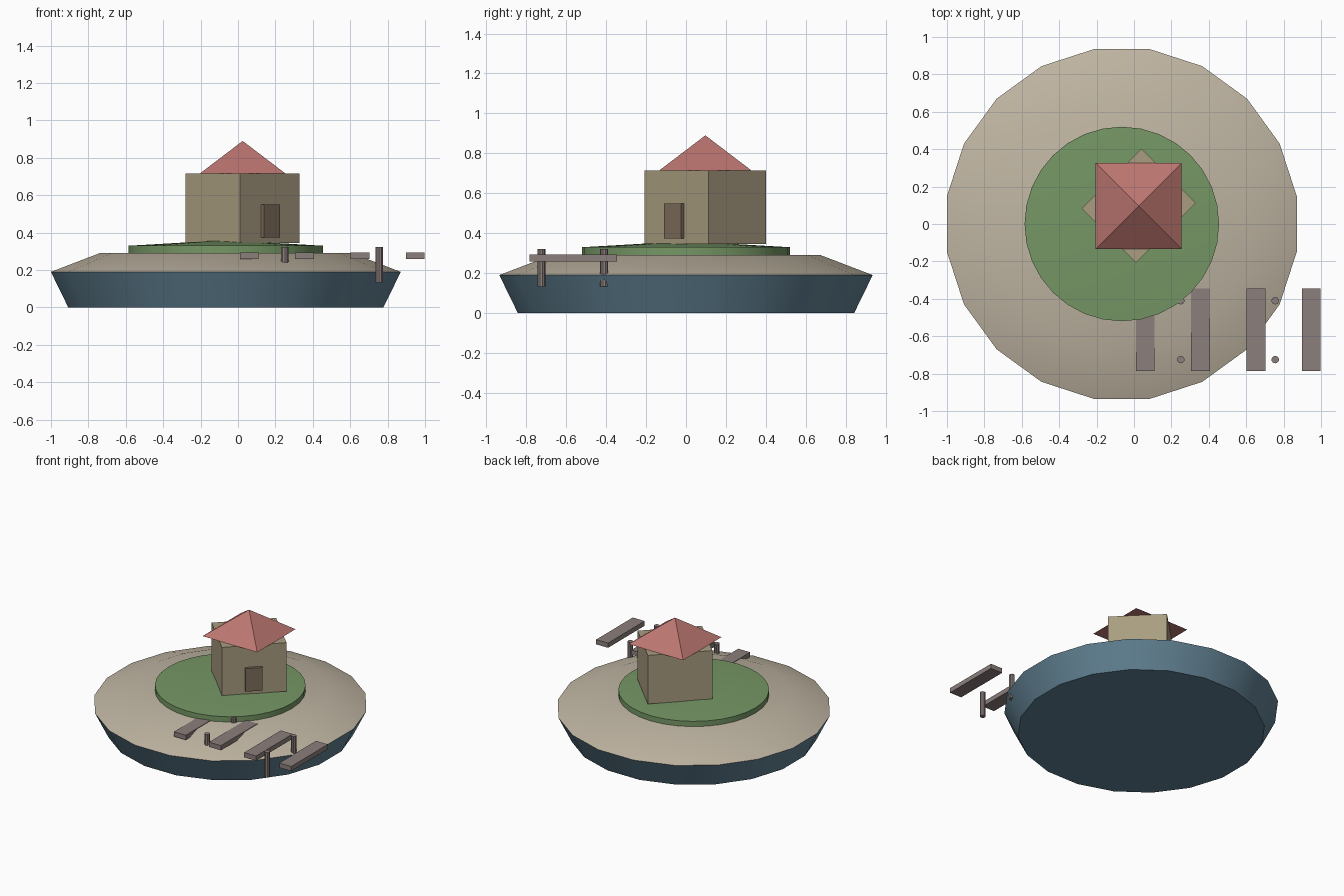
import bpy, math
from math import pi

if "Cube" in bpy.data.objects:
    bpy.data.objects.remove(bpy.data.objects["Cube"])

def mat(name, rgb):
    m = bpy.data.materials.new(name)
    m.diffuse_color = (*rgb, 1)
    m.use_nodes = True
    m.node_tree.nodes["Principled BSDF"].inputs["Base Color"].default_value = m.diffuse_color
    return m

WATER = mat("water", (0.12, 0.22, 0.29))
SAND = mat("sand", (0.52, 0.46, 0.36))
GRASS = mat("grass", (0.18, 0.31, 0.13))
WALL = mat("wall", (0.40, 0.34, 0.22))
ROOF = mat("roof", (0.50, 0.18, 0.16))
WOOD = mat("wood", (0.26, 0.21, 0.20))
DOOR = mat("door_wood", (0.22, 0.16, 0.11))

def finish(name, m, smooth=False):
    o = bpy.context.object
    o.name = name
    o.data.materials.append(m)
    if smooth:
        bpy.ops.object.shade_smooth_by_angle(angle=math.radians(30))
    return o

def frustum(name, m, x, y, r1, r2, z1, z2, sides, turn=0.0, smooth=True):
    bpy.ops.mesh.primitive_cone_add(vertices=sides, radius1=r1, radius2=r2, depth=z2 - z1,
                                    location=(x, y, (z1 + z2) / 2), rotation=(0, 0, turn))
    return finish(name, m, smooth)

def box(name, m, center, size, turn=0.0):
    bpy.ops.mesh.primitive_cube_add(size=1, location=center, rotation=(0, 0, turn))
    bpy.context.object.scale = size
    return finish(name, m)

# Island: flared water base, sloping sand, grass mound
CX = -0.065
frustum("water_base", WATER, CX, 0, 0.853, 0.947, 0, 0.19, 20, pi / 20)
frustum("sand_bank", SAND, CX, 0, 0.947, 0.683, 0.19, 0.29, 20, pi / 20)
frustum("grass_disc", GRASS, CX, 0, 0.52, 0.52, 0.29, 0.33, 32)
frustum("grass_top", GRASS, CX, 0, 0.515, 0, 0.33, 0.36, 32)

# House turned 45 degrees under a square-on pyramid roof
HX, HY = 0.025, 0.097
box("house_walls", WALL, (HX, HY, 0.53), (0.452, 0.41, 0.37), pi / 4)
frustum("roof", ROOF, HX, HY, 0.23 * math.sqrt(2), 0, 0.715, 0.89, 4, pi / 4, False)
box("door", DOOR, (0.173, -0.058, 0.462), (0.12, 0.025, 0.175), pi / 4)

# Jetty: spaced planks and four posts
for i in range(4):
    box(f"jetty_plank_{i + 1}", WOOD, (0.06 + 0.296 * i, -0.565, 0.276), (0.1, 0.44, 0.036))
for i, x in enumerate((0.25, 0.755)):
    for j, y in enumerate((-0.725, -0.41)):
        frustum(f"jetty_post_{2 * i + j + 1}", WOOD, x, y, 0.02, 0.02, 0.132, 0.322, 10)
